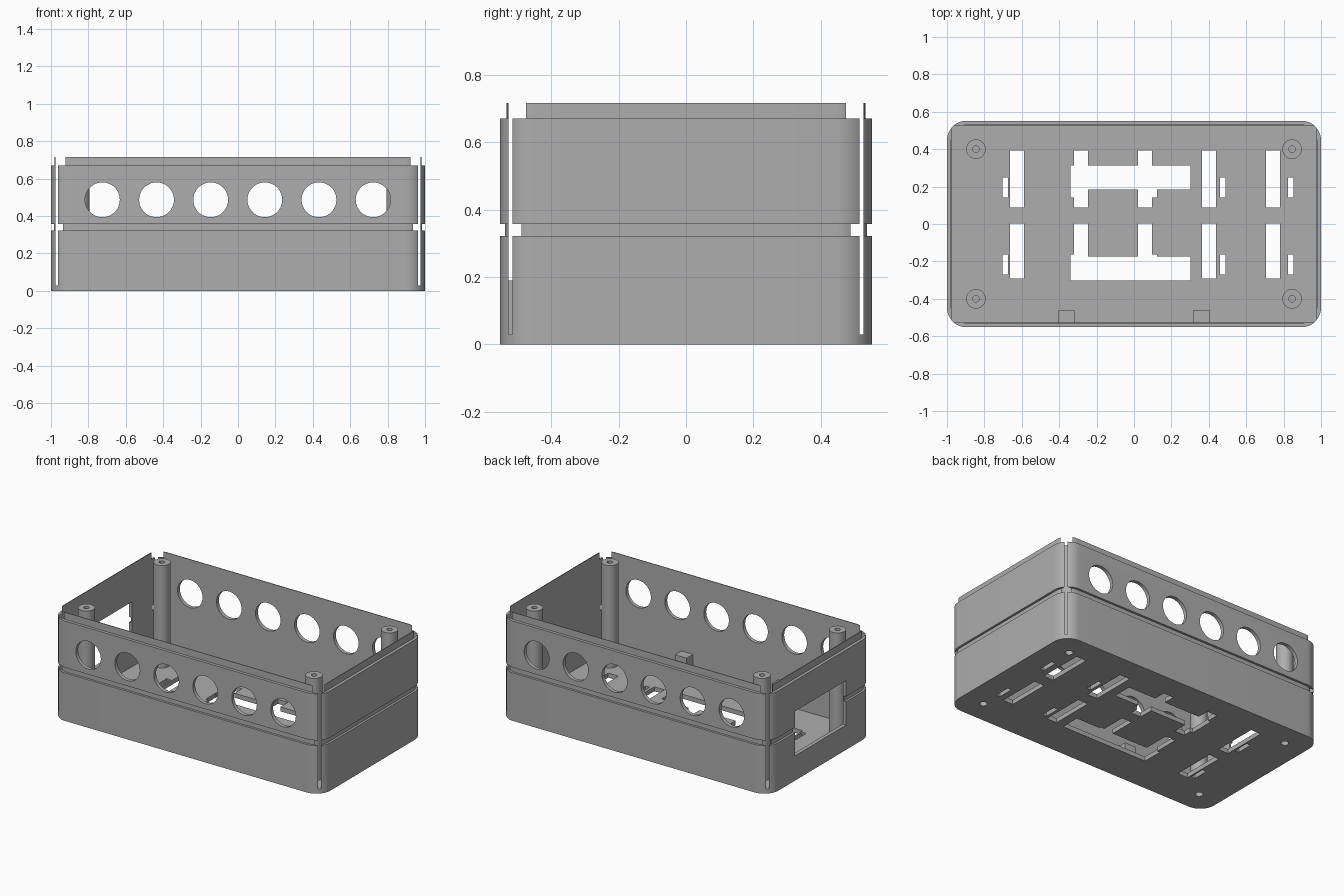
import bpy, bmesh, math
from mathutils import Matrix

cube = bpy.data.objects.get("Cube")
if cube:
    bpy.data.objects.remove(cube, do_unlink=True)

GREY = (0.42, 0.42, 0.42, 1)
grey = bpy.data.materials.new("mid grey")
grey.diffuse_color = GREY
grey.use_nodes = True
grey.node_tree.nodes["Principled BSDF"].inputs["Base Color"].default_value = GREY

HX, HY, RADIUS = 1.0, 0.552, 0.105
WALL, FLOOR, RIM, TOP = 0.025, 0.03, 0.67, 0.717


def finish(bm, name):
    bmesh.ops.recalc_face_normals(bm, faces=bm.faces)
    mesh = bpy.data.meshes.new(name)
    bm.to_mesh(mesh)
    bm.free()
    mesh.materials.append(grey)
    ob = bpy.data.objects.new(name, mesh)
    bpy.context.collection.objects.link(ob)
    return ob


def box(name, x0, x1, y0, y1, z0, z1):
    bm = bmesh.new()
    m = Matrix.Translation(((x0 + x1) / 2, (y0 + y1) / 2, (z0 + z1) / 2))
    m = m @ Matrix.Diagonal((x1 - x0, y1 - y0, z1 - z0, 1))
    bmesh.ops.create_cube(bm, size=1, matrix=m)
    return finish(bm, name)


def rod(name, x, y, z, radius, length, along_y=False):
    bm = bmesh.new()
    m = Matrix.Translation((x, y, z))
    if along_y:
        m = m @ Matrix.Rotation(math.pi / 2, 4, 'X')
    bmesh.ops.create_cone(bm, cap_ends=True, segments=48, radius1=radius,
                          radius2=radius, depth=length, matrix=m)
    return finish(bm, name)


def activate(ob):
    bpy.ops.object.select_all(action='DESELECT')
    ob.select_set(True)
    bpy.context.view_layer.objects.active = ob


def cut(ob, cutter):
    activate(ob)
    mod = ob.modifiers.new("cut", 'BOOLEAN')
    mod.operation = 'DIFFERENCE'
    mod.solver = 'EXACT'
    mod.object = cutter
    bpy.ops.object.modifier_apply(modifier=mod.name)
    bpy.data.objects.remove(cutter, do_unlink=True)


def smooth(ob):
    activate(ob)
    bpy.ops.object.shade_smooth_by_angle(angle=math.radians(30))


def rounded_ring(bm, inset, z, steps=12):
    r, ring = RADIUS - inset, []
    for i, (sx, sy) in enumerate(((1, 1), (-1, 1), (-1, -1), (1, -1))):
        for k in range(steps + 1):
            a = math.pi / 2 * (i + k / steps)
            ring.append(bm.verts.new((sx * (HX - RADIUS) + r * math.cos(a),
                                      sy * (HY - RADIUS) + r * math.sin(a), z)))
    return ring


# Case: rounded outline with a groove at mid height and a thin lip on top
bm = bmesh.new()
levels = ((0, 0), (0, 0.322), (0.015, 0.322), (0.015, 0.358), (0, 0.358),
          (0, RIM), (0.02, RIM), (0.02, TOP))
rings = [rounded_ring(bm, inset, z) for inset, z in levels]
for a, b in zip(rings, rings[1:]):
    for i in range(len(a)):
        j = (i + 1) % len(a)
        bm.faces.new((a[i], a[j], b[j], b[i]))
bm.faces.new(rings[0])
bm.faces.new(rings[-1])
case = finish(bm, "case")

# Square-cornered cavity, which opens slits at the rounded corners
cx, cy = HX - WALL, HY - WALL
cut(case, box("cavity", -cx, cx, -cy, cy, FLOOR, 1))

# Round holes through both long walls
for i in range(6):
    cut(case, rod("round_hole", -0.725 + 0.2895 * i, 0, 0.487, 0.093, 2, True))

# Window in one end wall
cut(case, box("window", -1.2, -0.9, -0.27, 0.27, 0.166, 0.465))

# Floor slots: five long ones and their small companions, in two rows
small = ((-0.703, -0.674), (-0.34, -0.28), (0.05, 0.123), (0.46, 0.489), (0.824, 0.853))
rows = ((0.088, 0.393, 0.142, 0.249, 0.184, 0.313),
        (-0.291, 0.003, -0.27, -0.163, -0.302, -0.174))
for y0, y1, s0, s1, b0, b1 in rows:
    for x in (-0.663, -0.32, 0.021, 0.364, 0.706):
        cut(case, box("slot", x, x + 0.075, y0, y1, -0.1, 0.1))
    for x0, x1 in small:
        top = b0 + 0.01 if x0 == 0.05 and s0 > 0 else s1
        cut(case, box("small_slot", x0, x1, s0, top, -0.1, 0.1))
    cut(case, box("bar_slot", -0.339, 0.302, b0, b1, -0.1, 0.1))

# Corner screw posts with screw holes above and below
for sx, side in ((1, "left"), (-1, "right")):
    for sy, end in ((1, "back"), (-1, "front")):
        x, y = sx * 0.845, sy * 0.4
        cut(case, rod("screw_hole", x, y, 0, 0.024, 0.2))
        post = rod(f"{end}_{side}_post", x, y, (FLOOR + TOP) / 2, 0.052, TOP - FLOOR)
        cut(post, rod("screw_hole", x, y, 0.5, 0.017, 0.8))
        smooth(post)
    # Support block against the front wall
    box(f"{side}_support_block", sx * 0.36 - 0.043, sx * 0.36 + 0.043,
        -cy, -0.46, FLOOR, 0.19)

smooth(case)
